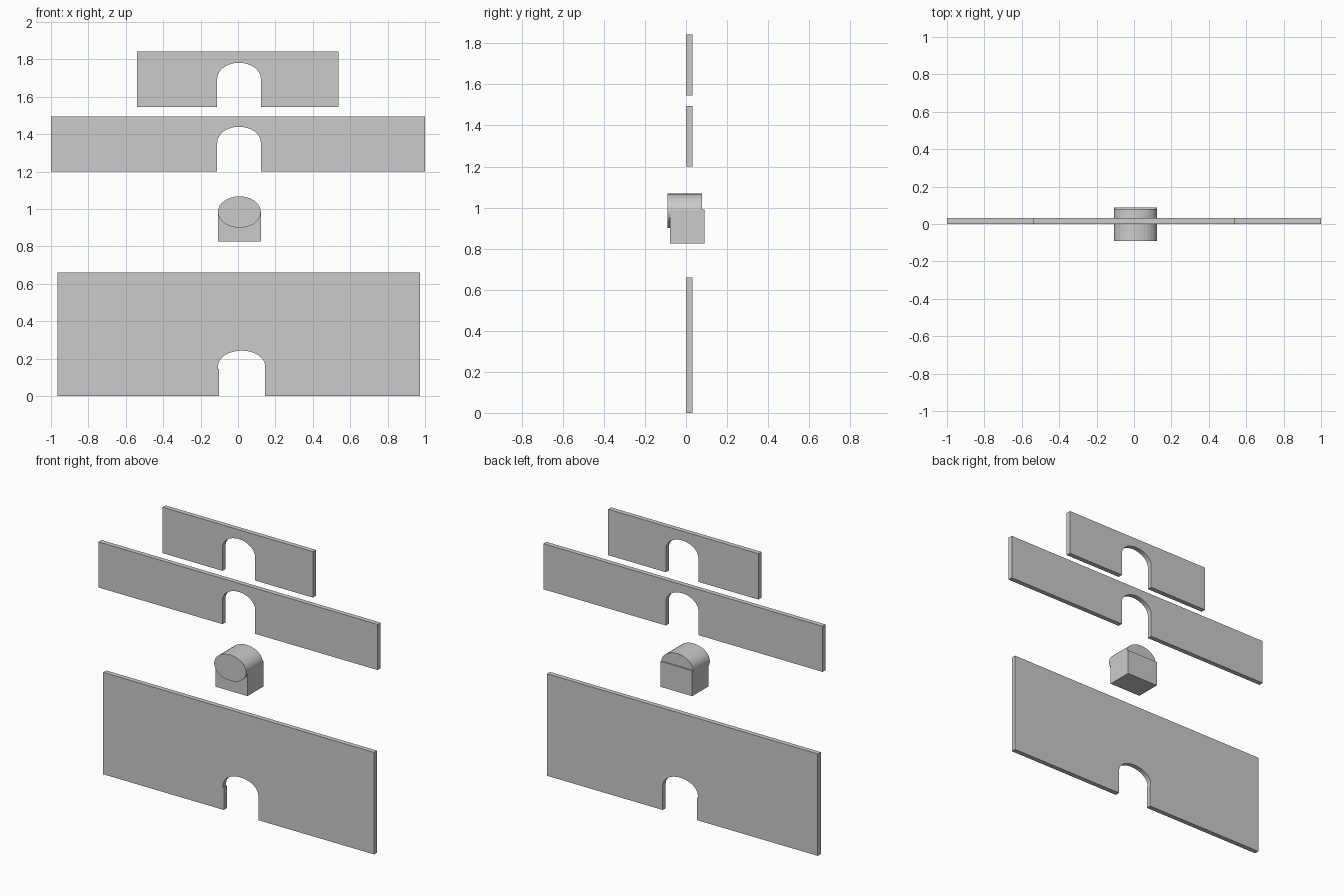
import bpy, bmesh
from math import sin, cos, pi

if "Cube" in bpy.data.objects:
    bpy.data.objects.remove(bpy.data.objects["Cube"])


def extrude_profile(name, pts, y0, y1):
    """Solid made from an (x, z) outline swept from y0 to y1."""
    bm = bmesh.new()
    face = bm.faces.new([bm.verts.new((x, y0, z)) for x, z in pts])
    ext = bmesh.ops.extrude_face_region(bm, geom=[face])
    moved = [g for g in ext["geom"] if isinstance(g, bmesh.types.BMVert)]
    bmesh.ops.translate(bm, verts=moved, vec=(0, y1 - y0, 0))
    bmesh.ops.recalc_face_normals(bm, faces=bm.faces)
    mesh = bpy.data.meshes.new(name)
    bm.to_mesh(mesh)
    bm.free()
    obj = bpy.data.objects.new(name, mesh)
    bpy.context.collection.objects.link(obj)
    return obj


def ellipse(cx, cz, rx, rz, start, end, steps):
    angles = [start + (end - start) * i / steps for i in range(steps + 1)]
    return [(cx + rx * cos(a), cz + rz * sin(a)) for a in angles]


def arched_panel(name, x0, x1, z0, z1, ax0, ax1, spring, crown, notch=0.0):
    """Thin wall panel with an arched opening rising from its lower edge."""
    arch = ellipse((ax0 + ax1) / 2, spring, (ax1 - ax0) / 2, crown - spring, pi, 0, 16)
    left = [(x0, z0), (ax0 + notch, z0)]
    if notch:
        left += [(ax0 + notch, spring - 0.015), (ax0, spring - 0.015)]
    pts = left + arch + [(ax1, z0), (x1, z0), (x1, z1), (x0, z1)]
    return extrude_profile(name, pts, 0.0, 0.031)


# Three wall panels with arched openings
arched_panel("lower_panel", -0.965, 0.974, 0.0, 0.66, -0.107, 0.145, 0.16, 0.243, 0.005)
arched_panel("middle_panel", -1.0, 1.0, 1.2, 1.495, -0.111, 0.122, 1.356, 1.44)
arched_panel("upper_panel", -0.54, 0.536, 1.545, 1.842, -0.111, 0.122, 1.697, 1.782)

# Arch-shaped plug: box base with an elliptical cylinder on top
extrude_profile("plug_base", [(-0.107, 0.826), (0.122, 0.826), (0.122, 0.99), (-0.107, 0.99)],
                -0.077, 0.089)
extrude_profile("plug_cylinder", ellipse(0.0075, 0.984, 0.115, 0.084, 0, 2 * pi, 32)[:-1],
                -0.091, 0.079)
